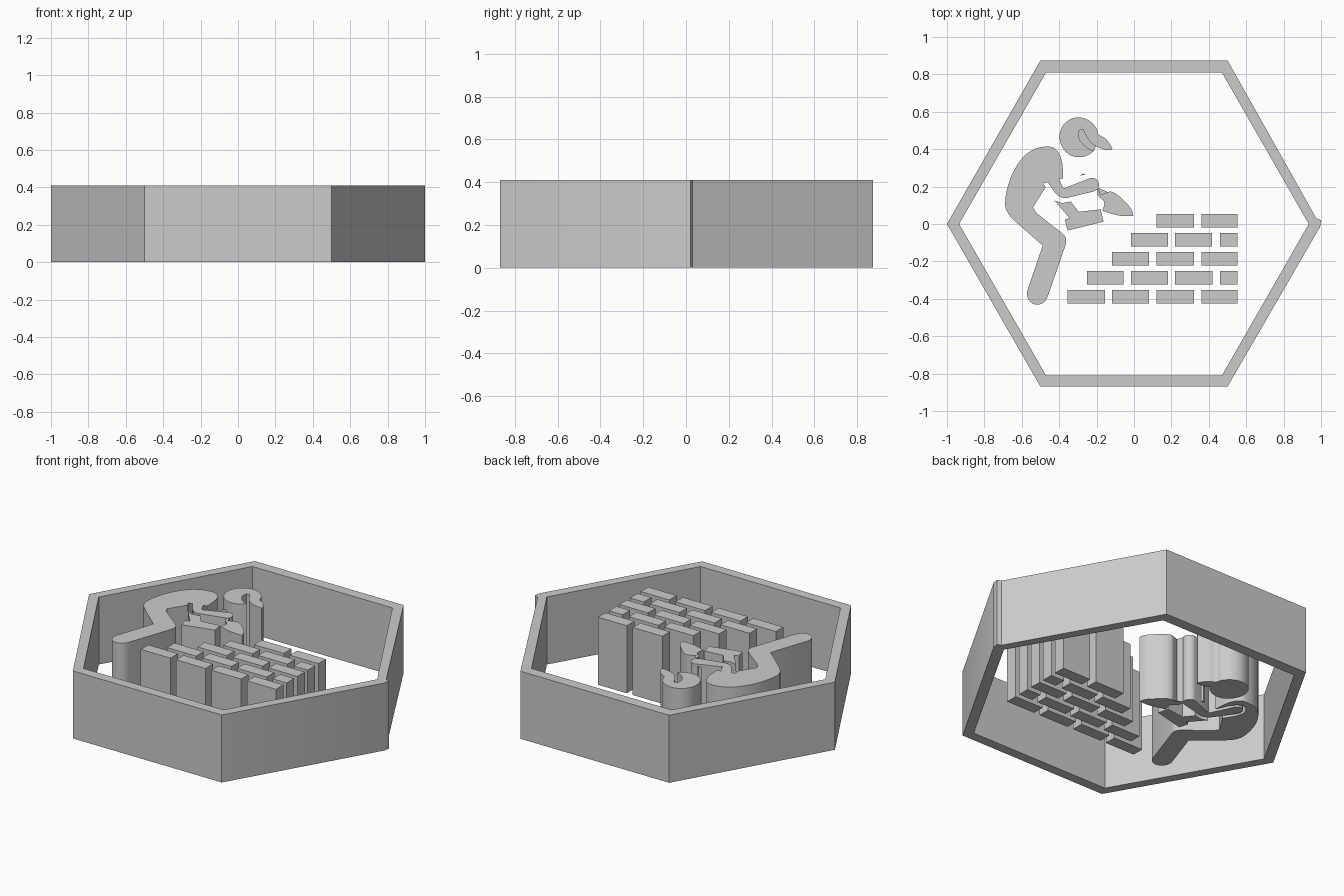
import bpy, bmesh
from mathutils import Vector

if "Cube" in bpy.data.objects:
    bpy.data.objects.remove(bpy.data.objects["Cube"])

H = 0.41


def rounded(points, steps=4):
    """Smooth a closed outline, keeping sharp corners and long straight edges."""
    p = [Vector(q) for q in points]
    n = len(p)
    tangents = []
    for i in range(n):
        a = (p[i] - p[i - 1]).normalized()
        b = (p[(i + 1) % n] - p[i]).normalized()
        tangents.append((a + b).normalized() if a.dot(b) > 0.55 else None)
    out = []
    for i in range(n):
        j = (i + 1) % n
        d = p[j] - p[i]
        out.append(p[i])
        if d.length > 0.13 or (tangents[i] is None and tangents[j] is None):
            continue
        m0 = tangents[i] * d.length if tangents[i] else d
        m1 = tangents[j] * d.length if tangents[j] else d
        for k in range(1, steps):
            t = k / steps
            out.append((2*t**3 - 3*t**2 + 1) * p[i] + (t**3 - 2*t**2 + t) * m0
                       + (3*t**2 - 2*t**3) * p[j] + (t**3 - t**2) * m1)
    return out


def finish(name, bm):
    bmesh.ops.recalc_face_normals(bm, faces=bm.faces)
    mesh = bpy.data.meshes.new(name)
    bm.to_mesh(mesh)
    bm.free()
    obj = bpy.data.objects.new(name, mesh)
    bpy.context.collection.objects.link(obj)
    bpy.ops.object.select_all(action='DESELECT')
    obj.select_set(True)
    bpy.context.view_layer.objects.active = obj
    bpy.ops.object.shade_smooth_by_angle()


def prism(name, outline):
    bm = bmesh.new()
    low = [bm.verts.new((x, y, 0)) for x, y in outline]
    top = [bm.verts.new((x, y, H)) for x, y in outline]
    caps = [bm.faces.new(low[::-1]), bm.faces.new(top)]
    for i in range(len(low)):
        j = (i + 1) % len(low)
        bm.faces.new((low[i], low[j], top[j], top[i]))
    bmesh.ops.triangulate(bm, faces=caps)
    finish(name, bm)


# Hexagonal open frame, with a blunted right corner
outer = [(-1, 0), (-.5, .875), (.5, .875), (.975, .03), (1, .02), (.995, -.015),
         (.5, -.87), (-.5, -.87)]
inner = [(-.935, 0), (-.47, .81), (.47, .81), (.92, .025), (.935, 0), (.92, -.025),
         (.47, -.81), (-.47, -.81)]
bm = bmesh.new()
rings = [[bm.verts.new((x, y, z)) for x, y in loop]
         for loop, z in ((outer, 0), (outer, H), (inner, H), (inner, 0))]
for a, b in zip(rings, rings[1:] + rings[:1]):
    for i in range(len(a)):
        j = (i + 1) % len(a)
        bm.faces.new((a[i], a[j], b[j], b[i]))
finish("hexagon_frame", bm)

# Brick wall: rows from the top down
rows = [(.018, [(.12, .32), (.36, .553)]),
        (-.085, [(-.015, .183), (.22, .417), (.46, .553)]),
        (-.185, [(-.118, .08), (.12, .32), (.36, .553)]),
        (-.288, [(-.25, -.055), (-.015, .183), (.22, .42), (.46, .553)]),
        (-.39, [(-.355, -.155), (-.118, .08), (.12, .32), (.36, .553)])]
for r, (y, bricks) in enumerate(rows):
    for c, (x0, x1) in enumerate(bricks):
        prism(f"brick_{r}_{c}", [(x0, y - .036), (x1, y - .036),
                                 (x1, y + .036), (x0, y + .036)])

# Stooping body and leg
prism("body", rounded([
    (-.473, .414), (-.53, .402), (-.585, .365), (-.64, .29), (-.672, .21),
    (-.688, .13), (-.686, .085), (-.665, .045), (-.62, 0), (-.488, -.115),
    (-.57, -.355), (-.568, -.395), (-.543, -.425), (-.505, -.43), (-.473, -.41),
    (-.455, -.37), (-.365, -.11), (-.365, -.075), (-.39, -.045), (-.45, .002),
    (-.525, .065), (-.54, .09), (-.473, .195), (-.522, .285), (-.524, .32),
    (-.505, .355), (-.47, .37), (-.43, .345), (-.378, .245), (-.388, .345),
    (-.408, .388), (-.435, .41)]))

# Bent arm
prism("arm", rounded([
    (-.508, .32), (-.495, .342), (-.472, .35), (-.447, .335), (-.43, .30),
    (-.377, .19), (-.23, .247), (-.20, .238), (-.187, .212), (-.195, .187),
    (-.22, .173), (-.365, .138), (-.40, .147), (-.428, .175), (-.505, .29)]))

# Head with brimmed hard hat
prism("head_and_hat", rounded([
    (-.398, .46), (-.387, .515), (-.35, .555), (-.297, .57), (-.24, .553),
    (-.20, .51), (-.19, .48), (-.15, .455), (-.115, .405), (-.12, .395),
    (-.175, .403), (-.23, .435), (-.258, .475), (-.272, .505), (-.293, .50),
    (-.295, .465), (-.275, .43), (-.245, .405), (-.215, .39), (-.25, .367),
    (-.297, .357), (-.345, .37), (-.383, .41)]))

# Held brick with hand, small chip and trowel
prism("held_brick", [
    (-.425, .125), (-.385, .112), (-.338, .12), (-.295, .065), (-.178, .078),
    (-.163, .013), (-.355, -.035), (-.37, .022), (-.345, .032)])
prism("chip", [(-.287, .26), (-.272, .27), (-.26, .262)])
prism("trowel", rounded([
    (-.193, .195), (-.178, .155), (-.158, .163), (-.122, .173), (-.045, .115),
    (-.015, .08), (-.003, .042), (-.08, .045), (-.168, .07), (-.16, .12),
    (-.195, .155)]))
